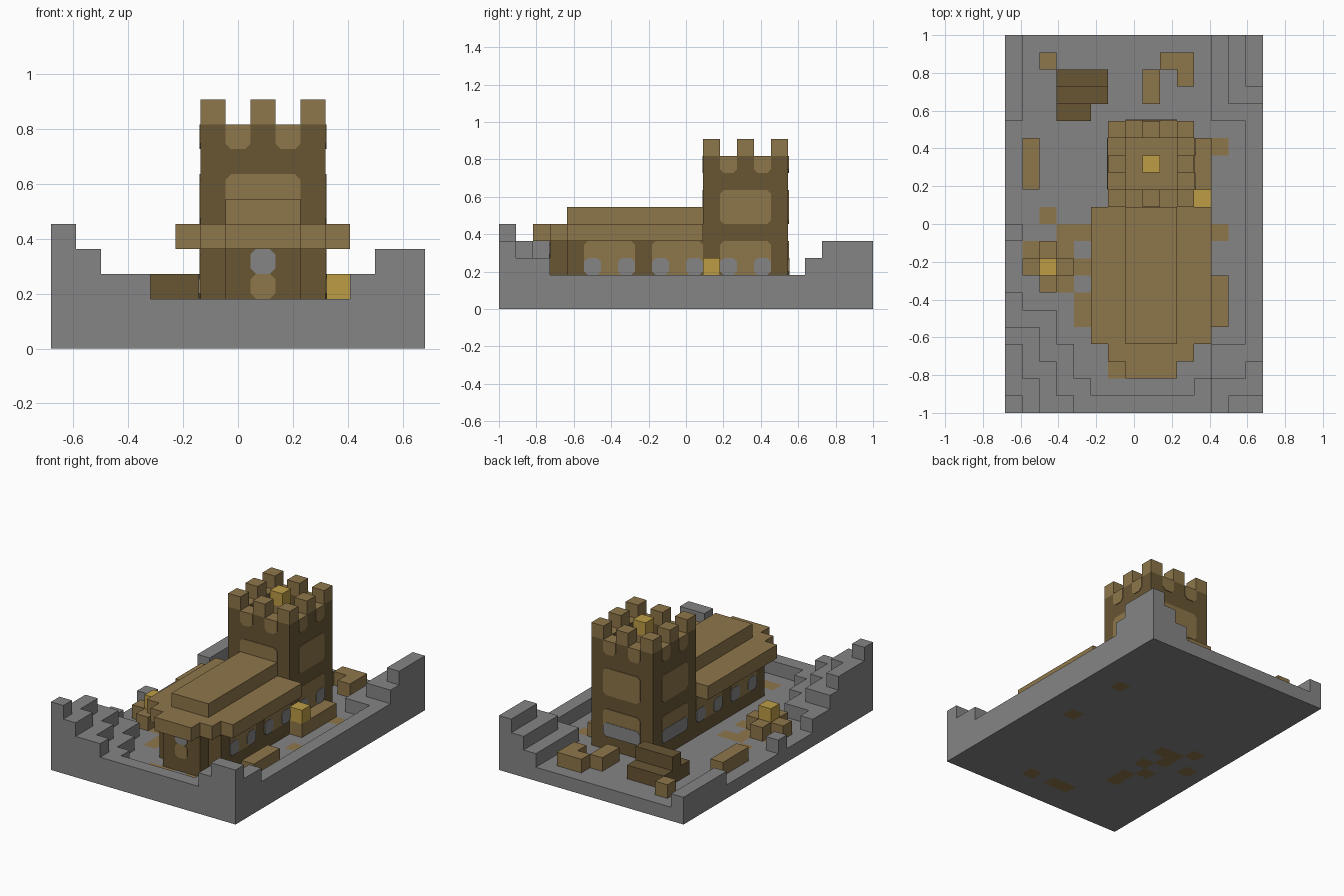
import bpy, bmesh
from mathutils import Vector

if bpy.data.objects.get("Cube"):
    bpy.data.objects.remove(bpy.data.objects["Cube"], do_unlink=True)

CELL = 2 / 22          # everything sits on a block grid
NX, NY = 15, 22


def material(name, rgb):
    m = bpy.data.materials.new(name)
    m.use_nodes = True
    m.diffuse_color = (*rgb, 1)
    m.node_tree.nodes["Principled BSDF"].inputs["Base Color"].default_value = (*rgb, 1)
    return m


STONE = material("grey_stone", (0.235, 0.235, 0.235))
BROWN = material("brown_brick", (0.27, 0.18, 0.068))
DARK = material("dark_brick", (0.138, 0.092, 0.034))
GOLD = material("gold_flame", (0.51, 0.335, 0.06))


def world(i, j, k):
    return Vector(((i - NX / 2) * CELL, (j - NY / 2) * CELL, k * CELL))


def finish(name, bm, *mats):
    bmesh.ops.recalc_face_normals(bm, faces=bm.faces)
    mesh = bpy.data.meshes.new(name)
    bm.to_mesh(mesh)
    bm.free()
    for m in mats:
        mesh.materials.append(m)
    ob = bpy.data.objects.new(name, mesh)
    bpy.context.collection.objects.link(ob)
    return ob


def box(name, mat, plan, k0, k1, top=None):
    """Block over plan (i0, j0, i1, j1), with an optional other top colour."""
    lo, hi = world(*plan[:2], k0), world(*plan[2:], k1)
    bm = bmesh.new()
    bmesh.ops.create_cube(bm, size=1)
    for v in bm.verts:
        v.co = (lo + hi) / 2 + v.co * (hi - lo)
    bm.normal_update()
    for f in bm.faces:
        f.material_index = int(top is not None and f.normal.z > 0.5)
    return finish(name, bm, mat, top or mat)


def panel(name, mat, axis, sign, wall, a0, k0, a1, k1, thick=0.004, cut_top=True):
    """Thin painted plate on a wall, with clipped corners."""
    c, d = 0.22, 0.22 if cut_top else 0
    outline = [(a0 + c, k0), (a1 - c, k0), (a1, k0 + c), (a1, k1 - d)]
    outline += [(a1 - d, k1), (a0 + d, k1), (a0, k1 - d), (a0, k0 + c)]
    if not cut_top:
        outline = outline[:4] + outline[6:]
    bm = bmesh.new()
    verts = [bm.verts.new(world(wall, a, k) if axis == 0 else world(a, wall, k))
             for a, k in outline]
    face = bm.faces.new(verts)
    out = bmesh.ops.extrude_face_region(bm, geom=[face])["geom"]
    for v in out:
        if isinstance(v, bmesh.types.BMVert):
            v.co[axis] += sign * thick
    return finish(name, bm, mat)


# Terraced ground: each list raises the ground one more block
terraces = {
    2: [(0, 0, 15, 1), (0, 0, 1, 7), (0, 0, 3, 6), (0, 0, 4, 4), (0, 0, 5, 2),
        (11, 0, 15, 2), (12, 0, 15, 4), (14, 4, 15, 17), (12, 17, 15, 22),
        (0, 17, 1, 22), (0, 10, 1, 11)],
    3: [(0, 0, 2, 5), (0, 0, 3, 3), (0, 0, 4, 1), (12, 0, 15, 2), (14, 0, 15, 3),
        (13, 18, 15, 22)],
    4: [(0, 0, 1, 4), (0, 0, 2, 2), (13, 0, 15, 1), (14, 19, 15, 22)],
    5: [(0, 0, 1, 1)],
}
earth = {(2, 11), (12, 15), (12, 10), (4, 5), (4, 6), (4, 8), (3, 10), (4, 10),
         (1, 9), (3, 9), (3, 7), (6, 2), (7, 2), (9, 2)}


def height(i, j):
    if not (0 <= i < NX and 0 <= j < NY):
        return 0
    return max([1] + [h for h, plans in terraces.items() for a, b, c, d in plans
                      if a <= i < c and b <= j < d])


ground = bmesh.new()


def quad(pts, index=0):
    ground.faces.new([ground.verts.new(world(*p)) for p in pts]).material_index = index


for i in range(NX):
    for j in range(NY):
        h = height(i, j)
        ring = [(i, j), (i + 1, j), (i + 1, j + 1), (i, j + 1)]
        for k in (0, h):
            quad([(*p, k) for p in ring], int((i, j) in earth))
        sides = [(i, j - 1), (i + 1, j), (i, j + 1), (i - 1, j)]
        for n, other in enumerate(sides):
            a, b = ring[n], ring[(n + 1) % 4]
            for k in range(height(*other), h):
                quad([(*a, k), (*b, k), (*b, k + 1), (*a, k + 1)])
bmesh.ops.remove_doubles(ground, verts=ground.verts, dist=0.001)
bmesh.ops.recalc_face_normals(ground, faces=ground.faces)
bmesh.ops.dissolve_limit(ground, angle_limit=0.01, verts=ground.verts,
                         edges=ground.edges, delimit={'MATERIAL'})
finish("terraced_ground", ground, STONE, BROWN)

# Nave with overhanging stepped roof
box("nave_walls", DARK, (6, 4, 11, 12), 1, 4)
box("nave_front_bay", DARK, (7, 3, 10, 4), 1, 4)
for n, plan in enumerate([(5, 4, 12, 12), (6, 3, 11, 4), (7, 2, 10, 3)]):
    box(f"roof_eaves_{n}", BROWN, plan, 4, 5)
box("roof_ridge", BROWN, (7, 4, 10, 12), 5, 6)
panel("front_door", BROWN, 1, -1, 3, 8, 2, 9, 3)
panel("front_window", STONE, 1, -1, 3, 8, 3, 9, 4)

# Arcaded bays on both sides of the nave
for side, sign, wall in (("left", 1, 11), ("right", -1, 6)):
    for j in (5, 9):
        panel(f"nave_bay_{side}_{j}", BROWN, 0, sign, wall, j, 2, j + 3, 4)
        for w in (j, j + 2):
            panel(f"nave_window_{side}_{w}", STONE, 0, sign, wall, w, 2, w + 1, 3, 0.007)

# Tower with sunken top and battlements
box("tower_shaft", DARK, (6, 12, 11, 17), 1, 8, BROWN)
for n, plan in enumerate([(6, 12, 11, 13), (6, 16, 11, 17), (6, 13, 7, 16), (10, 13, 11, 16)]):
    box(f"tower_parapet_{n}", DARK, plan, 8, 9, BROWN)
for i in (6, 8, 10):
    for j in (12, 14, 16):
        if (i, j) != (8, 14):
            box(f"merlon_{i}_{j}", BROWN, (i, j, i + 1, j + 1), 9, 10)
box("beacon_post", BROWN, (8, 14, 9, 15), 8, 9)
box("beacon_flame", GOLD, (8, 14, 9, 15), 9, 10)

# Painted panels on the tower faces
for side, axis, sign, wall, a in (("left", 0, 1, 11, 12), ("right", 0, -1, 6, 12),
                                  ("back", 1, 1, 17, 6), ("front", 1, -1, 12, 6)):
    panel(f"tower_panel_{side}", BROWN, axis, sign, wall, a + 1, 5, a + 4, 7)
    for g in (a + 1, a + 3):
        panel(f"crenel_{side}_{g}", BROWN, axis, sign, wall, g, 8, g + 1, 9, cut_top=False)
    if side == "front":
        continue
    panel(f"tower_arch_{side}", BROWN, axis, sign, wall, a + 1, 2, a + 4, 4)
    openings = [(a + 1, a + 2), (a + 3, a + 4)] if side == "left" else [(a + 1, a + 4)]
    for s, e in openings:
        panel(f"tower_window_{side}_{s}", STONE, axis, sign, wall, s, 2, e, 3, 0.007)

# Low brick blocks around the yard
blocks = [(1, 13, 2, 16), (2, 20, 3, 21), (8, 18, 9, 20), (9, 20, 11, 21),
          (10, 19, 11, 20), (12, 5, 13, 8), (11, 13, 12, 16), (11, 12, 12, 13),
          (2, 9, 3, 10), (1, 8, 2, 9), (3, 8, 4, 9), (2, 7, 3, 8), (2, 8, 3, 9)]
for n, plan in enumerate(blocks):
    box(f"yard_block_{n}", BROWN, plan, 1, 2)
box("yard_flame_left", GOLD, (11, 12, 12, 13), 2, 3)
box("yard_flame_right", GOLD, (2, 8, 3, 9), 2, 3)

# Dark stacked logs behind the tower
for n, (plan, top) in enumerate([((3, 19, 6, 20), 2), ((3, 18, 6, 19), 3), ((3, 17, 5, 18), 2)]):
    box(f"log_stack_{n}", DARK, plan, 1, top)
